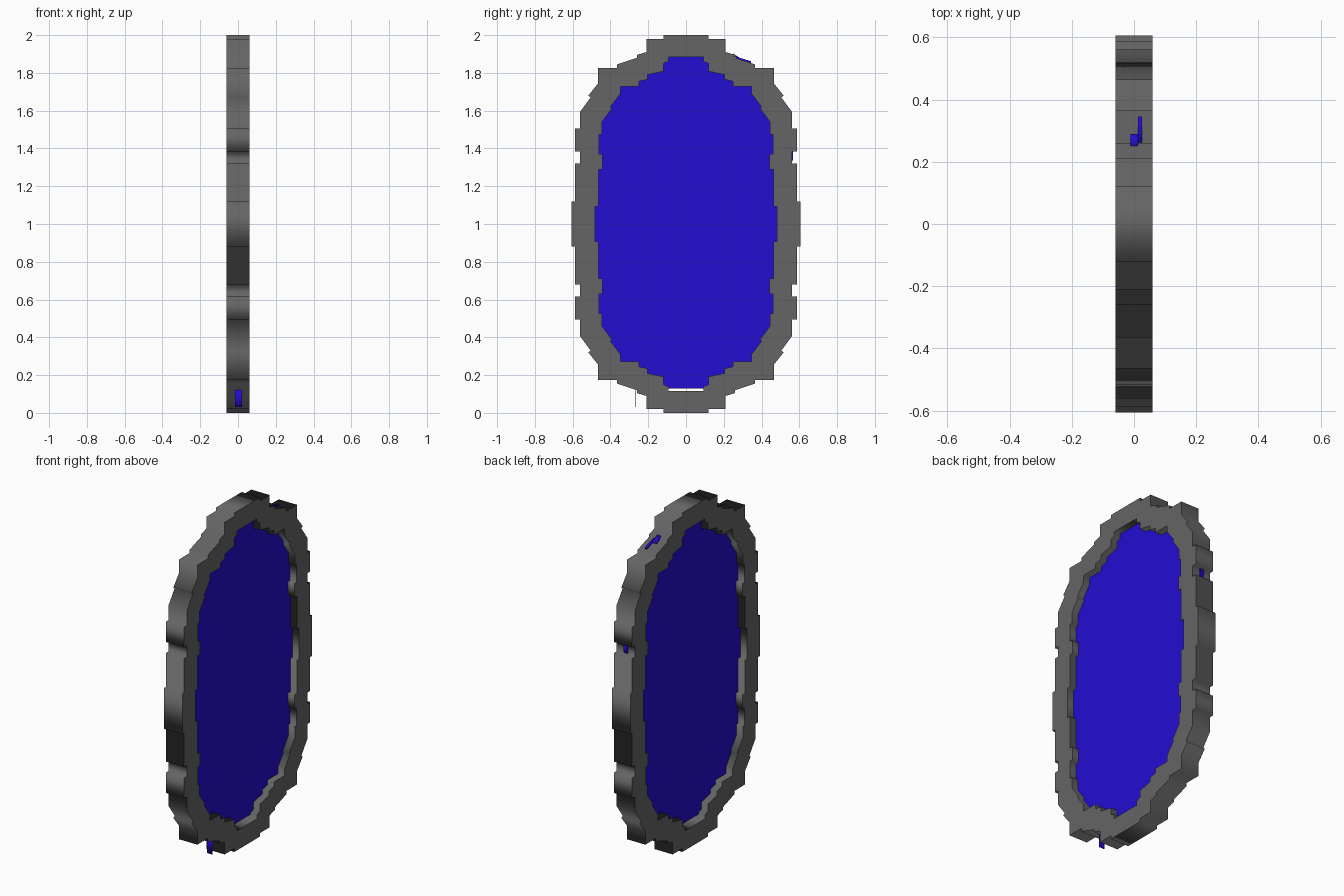
import bpy
from math import radians

cube = bpy.data.objects.get("Cube")
if cube:
    bpy.data.objects.remove(cube, do_unlink=True)


def material(name, rgb):
    m = bpy.data.materials.new(name)
    m.use_nodes = True
    m.diffuse_color = (*rgb, 1)
    m.node_tree.nodes["Principled BSDF"].inputs["Base Color"].default_value = (*rgb, 1)
    return m


stone = material("dark grey stone", (0.13, 0.13, 0.13))
blue = material("deep blue", (0.017, 0.004, 0.64))


def full_loop(quarter):
    """Mirror a quarter outline (y, height above centre) into a closed loop."""
    right = quarter + [(y, -h) for y, h in reversed(quarter)]
    return [(y, h + 1) for y, h in right + [(-y, h) for y, h in reversed(right)]]


def slab(name, loops, x0, x1, mat):
    """Fill (y, z) loops, the second being a hole, and extrude them along x."""
    curve = bpy.data.curves.new(name, 'CURVE')
    curve.dimensions = '2D'
    curve.fill_mode = 'BOTH'
    curve.extrude = (x1 - x0) / 2
    for loop in loops:
        s = curve.splines.new('POLY')
        s.points.add(len(loop) - 1)
        for p, (y, z) in zip(s.points, loop):
            p.co = (y, z, 0, 1)
        s.use_cyclic_u = True
    ob = bpy.data.objects.new(name, curve)
    bpy.context.collection.objects.link(ob)
    ob.rotation_euler = (radians(90), 0, radians(90))
    ob.location.x = (x0 + x1) / 2
    curve.materials.append(mat)
    bpy.ops.object.select_all(action='DESELECT')
    ob.select_set(True)
    bpy.context.view_layer.objects.active = ob
    bpy.ops.object.convert(target='MESH')
    return bpy.context.object


# Stepped outlines of the block ring
outer = [(.12, 1), (.12, .98), (.21, .98), (.21, .91), (.26, .895), (.26, .88),
         (.365, .845), (.365, .825), (.465, .825), (.465, .745), (.517, .68),
         (.505, .67), (.56, .595), (.56, .505), (.587, .505), (.587, .385),
         (.56, .385), (.56, .32), (.587, .32), (.587, .12), (.605, .12)]
inner = [(.093, .885), (.093, .86), (.12, .85), (.12, .808), (.205, .79),
         (.205, .765), (.25, .755), (.25, .728), (.347, .728), (.347, .69),
         (.4, .62), (.392, .612), (.445, .54), (.445, .475), (.46, .475),
         (.46, .37), (.442, .37), (.442, .288), (.462, .288), (.462, .092),
         (.482, .092)]
slab("stone_frame", [full_loop(outer), full_loop(inner)], -.06, .06, stone)

# Thin glowing sheet, stopping just short of the frame at the bottom
sheet = [(y, max(z, .13)) for y, z in full_loop(inner)]
slab("blue_panel", [sheet], -.017, .018, blue)

# Slivers of the sheet poking through the frame
slab("lower_sliver", [[(-.267, .03), (-.264, .03), (-.264, .13), (-.267, .13)]],
     -.015, .02, blue)
slab("side_sliver", [[(.558, 1.32), (.566, 1.34), (.566, 1.385), (.558, 1.385)]],
     -.012, .012, blue)
top_strip = [(.262, 1.875), (.345, 1.852), (.345, 1.862), (.262, 1.886)]
slab("upper_sliver", [top_strip], .013, .026, blue)
slab("upper_sliver_short", [[(.25, 1.89), (.29, 1.868), (.29, 1.876), (.25, 1.902)]],
     -.012, .013, blue)
